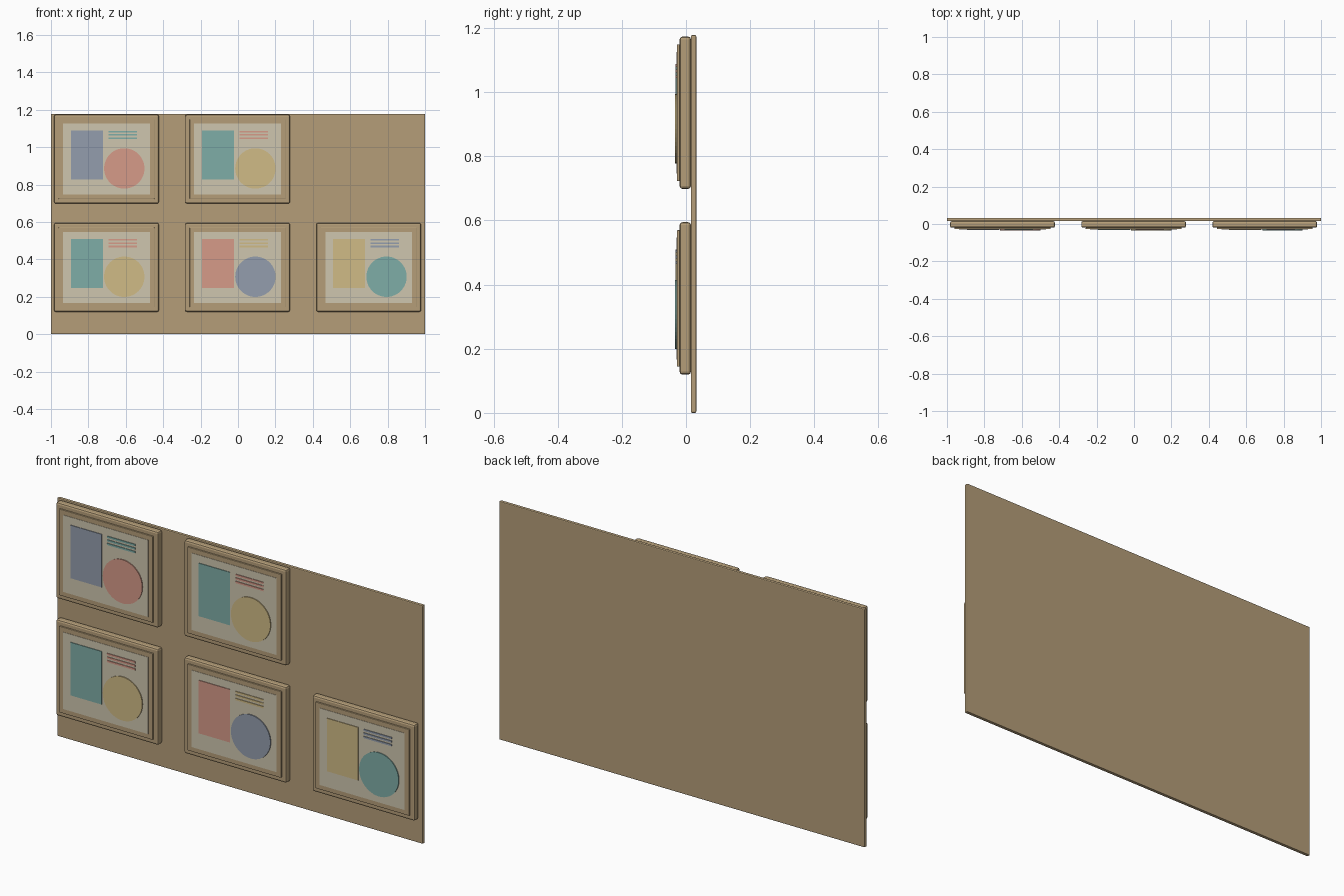
import bpy, bmesh, math
from mathutils import Matrix

if "Cube" in bpy.data.objects:
    bpy.data.objects.remove(bpy.data.objects["Cube"])


def material(name, hexcode):
    def lin(c):
        return c / 12.92 if c <= 0.04045 else ((c + 0.055) / 1.055) ** 2.4
    m = bpy.data.materials.new(name)
    m.diffuse_color = [lin(int(hexcode[i:i + 2], 16) / 255) for i in (0, 2, 4)] + [1]
    m.use_nodes = True
    m.node_tree.nodes["Principled BSDF"].inputs["Base Color"].default_value = m.diffuse_color
    return m


WOOD = material("tan_wood", "B59E79")
PAPER = material("cream_paper", "CFC6AF")
TEAL = material("soft_teal", "7FADA7")
RED = material("soft_red", "D69B89")
YELLOW = material("soft_yellow", "D0BB86")
BLUE = material("soft_blue", "949EAD")


def finish(name, bm, mat, bevel=0):
    me = bpy.data.meshes.new(name)
    bm.to_mesh(me)
    bm.free()
    me.materials.append(mat)
    ob = bpy.data.objects.new(name, me)
    bpy.context.collection.objects.link(ob)
    if bevel:
        mod = ob.modifiers.new("rounded_edges", "BEVEL")
        mod.width = bevel
        mod.segments = 2
    return ob


def box(name, x0, x1, y0, y1, z0, z1, mat, bevel=0):
    bm = bmesh.new()
    bmesh.ops.create_cube(bm, size=1)
    bmesh.ops.scale(bm, vec=(x1 - x0, y1 - y0, z1 - z0), verts=bm.verts)
    bmesh.ops.translate(bm, vec=((x0 + x1) / 2, (y0 + y1) / 2, (z0 + z1) / 2), verts=bm.verts)
    return finish(name, bm, mat, bevel)


def disc(name, x, z, r, y0, y1, mat):
    bm = bmesh.new()
    bmesh.ops.create_cone(bm, cap_ends=True, segments=48, radius1=r, radius2=r, depth=y1 - y0,
                          matrix=Matrix.Translation((x, (y0 + y1) / 2, z))
                          @ Matrix.Rotation(math.pi / 2, 4, "X"))
    return finish(name, bm, mat)


def picture(tag, cx, cz, block, lines, dot):
    # frame body, raised lip and paper sheet
    box("frame_" + tag, cx - .28, cx + .28, -.02, .0155, cz - .2375, cz + .2375, WOOD, .009)
    box("lip_" + tag, cx - .256, cx + .256, -.028, -.019, cz - .213, cz + .213, WOOD, .002)
    box("paper_" + tag, cx - .232, cx + .232, -.0295, -.027, cz - .19, cz + .19, PAPER)
    # printed block, three lines and a dot
    box("block_" + tag, cx - .19, cx - .02, -.0325, -.029, cz - .11, cz + .152, block)
    for i in range(3):
        z = cz + .147 - i * .0175
        box(f"line_{i + 1}_{tag}", cx + .01, cx + .163, -.0325, -.029, z - .0045, z + .0045, lines)
    disc("dot_" + tag, cx + .095, cz - .05, .108, -.034, -.029, dot)


# backing board
box("backing_board", -1, 1, .015, .032, 0, 1.178, WOOD, .004)

# framed pictures, two above and three below
LOW, HIGH = .357, .936
picture("upper_left", -.703, HIGH, BLUE, TEAL, RED)
picture("upper_middle", -.002, HIGH, TEAL, RED, YELLOW)
picture("lower_left", -.703, LOW, TEAL, RED, YELLOW)
picture("lower_middle", -.002, LOW, RED, YELLOW, BLUE)
picture("lower_right", .699, LOW, YELLOW, BLUE, TEAL)
